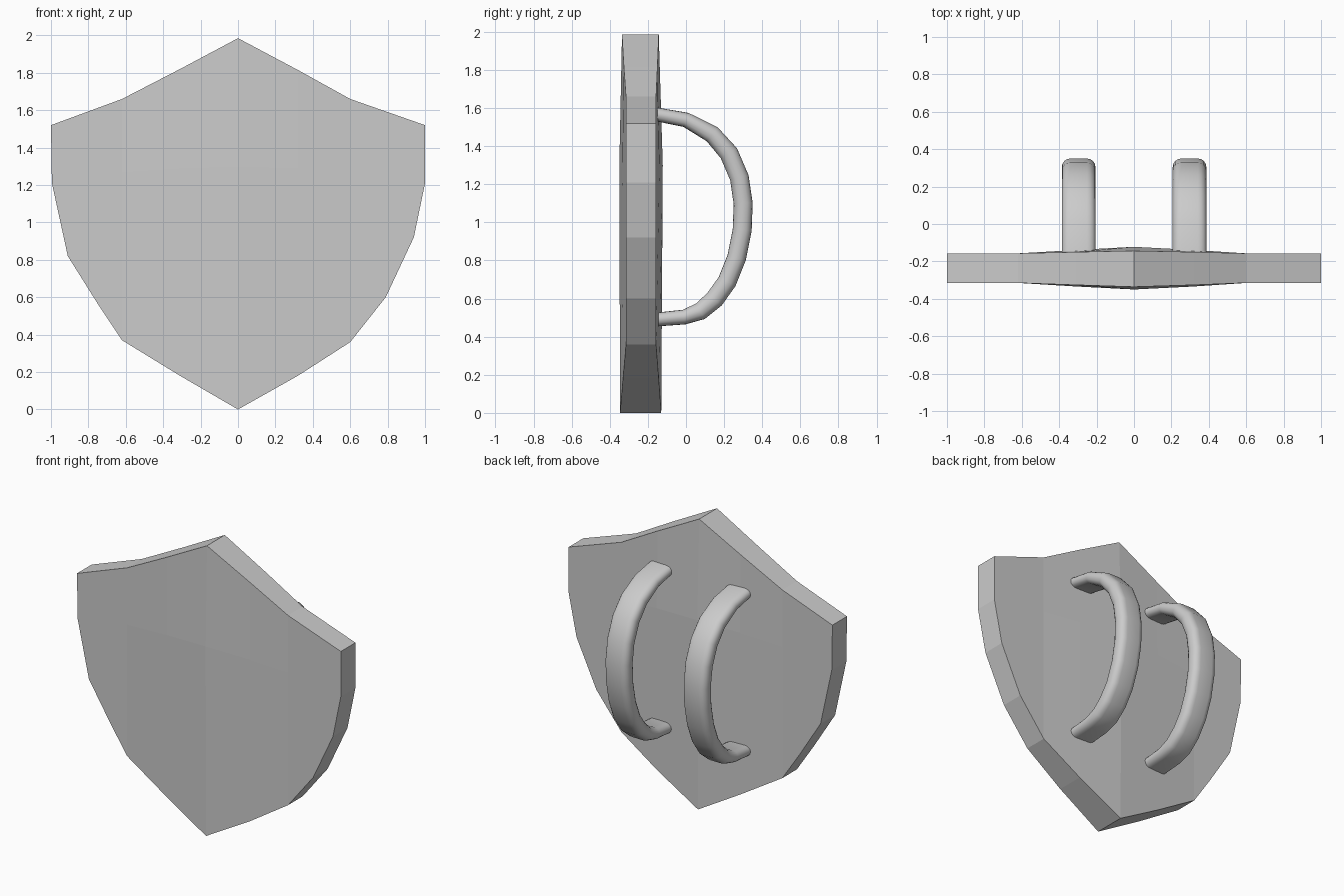
import bpy, bmesh
from math import cos, sin, pi
from mathutils import Vector

if "Cube" in bpy.data.objects:
    bpy.data.objects.remove(bpy.data.objects["Cube"])


def make_object(name, bm):
    bmesh.ops.recalc_face_normals(bm, faces=bm.faces[:])
    mesh = bpy.data.meshes.new(name)
    bm.to_mesh(mesh)
    bm.free()
    ob = bpy.data.objects.new(name, mesh)
    bpy.context.collection.objects.link(ob)
    return ob


# Shield plate: thin flat wings either side of a gently bulging middle.
# Each column is (x, [(z, front y, back y), ...]) from top to bottom.
RIM = (-0.315, -0.157)
columns = [
    (-0.62, [(1.66, *RIM), (1.27, *RIM), (0.37, *RIM)]),
    (-0.31, [(1.82, -0.326, -0.150), (1.29, -0.334, -0.139), (0.18, -0.331, -0.143)]),
    (0.0, [(1.985, -0.336, -0.143), (1.30, -0.350, -0.122), (0.0, -0.346, -0.130)]),
    (0.32, [(1.815, -0.326, -0.150), (1.29, -0.334, -0.139), (0.18, -0.331, -0.143)]),
    (0.60, [(1.66, *RIM), (1.27, *RIM), (0.36, *RIM)]),
]
left_edge = [(-1.0, 1.52), (-0.995, 1.21), (-0.91, 0.82), (-0.75, 0.565)]
right_edge = [(1.0, 1.52), (1.0, 1.21), (0.94, 0.92), (0.79, 0.60)]

bm = bmesh.new()
sides = []
for side in (0, 1):
    grid = [[bm.verts.new((x, p[1 + side], p[0])) for p in col] for x, col in columns]
    left = [bm.verts.new((x, RIM[side], z)) for x, z in left_edge]
    right = [bm.verts.new((x, RIM[side], z)) for x, z in right_edge]
    for a, b in zip(grid, grid[1:]):
        for i in range(2):
            bm.faces.new((a[i], a[i + 1], b[i + 1], b[i]))
    bm.faces.new(left + grid[0][::-1])
    bm.faces.new(right + grid[-1][::-1])
    sides.append([c[0] for c in grid] + right + [c[-1] for c in grid[::-1]] + left[::-1])
front, back = sides
for i in range(len(front)):
    j = (i + 1) % len(front)
    bm.faces.new((front[i], front[j], back[j], back[i]))
make_object("shield_plate", bm)


# Arm straps: rounded flat band swept along an arc
def rounded_rect(w, t, r, seg=4):
    pts = []
    for k, (sx, sy) in enumerate([(1, 1), (-1, 1), (-1, -1), (1, -1)]):
        for s in range(seg + 1):
            a = (k + s / seg) * pi / 2
            pts.append((sx * (w / 2 - r) + r * cos(a), sy * (t / 2 - r) + r * sin(a)))
    return pts


PATH = [Vector(p) for p in [
    (-0.155, 1.567), (0.0, 1.538), (0.138, 1.462), (0.225, 1.363), (0.28, 1.235),
    (0.30, 1.10), (0.295, 0.96), (0.266, 0.815), (0.216, 0.69), (0.15, 0.597),
    (0.075, 0.533), (-0.01, 0.503), (-0.155, 0.49)]]


def make_strap(name, x):
    bm = bmesh.new()
    rings = []
    last = len(PATH) - 1
    for i, p in enumerate(PATH):
        d = (PATH[min(i + 1, last)] - PATH[max(i - 1, 0)]).normalized()
        n = Vector((-d.y, d.x))
        thin = {0: 0.72, 1: 0.78, 2: 0.93}.get(min(i, last - i), 1.0)
        rings.append([bm.verts.new((x + u, p.x + n.x * v * thin, p.y + n.y * v * thin))
                      for u, v in rounded_rect(0.18, 0.10, 0.045)])
    for a, b in zip(rings, rings[1:]):
        for k in range(len(a)):
            m = (k + 1) % len(a)
            bm.faces.new((a[k], a[m], b[m], b[k]))
    bm.faces.new(rings[0])
    bm.faces.new(rings[-1])
    ob = make_object(name, bm)
    bpy.ops.object.select_all(action='DESELECT')
    ob.select_set(True)
    bpy.context.view_layer.objects.active = ob
    bpy.ops.object.shade_smooth_by_angle(angle=0.7)


make_strap("left_strap", -0.296)
make_strap("right_strap", 0.297)
